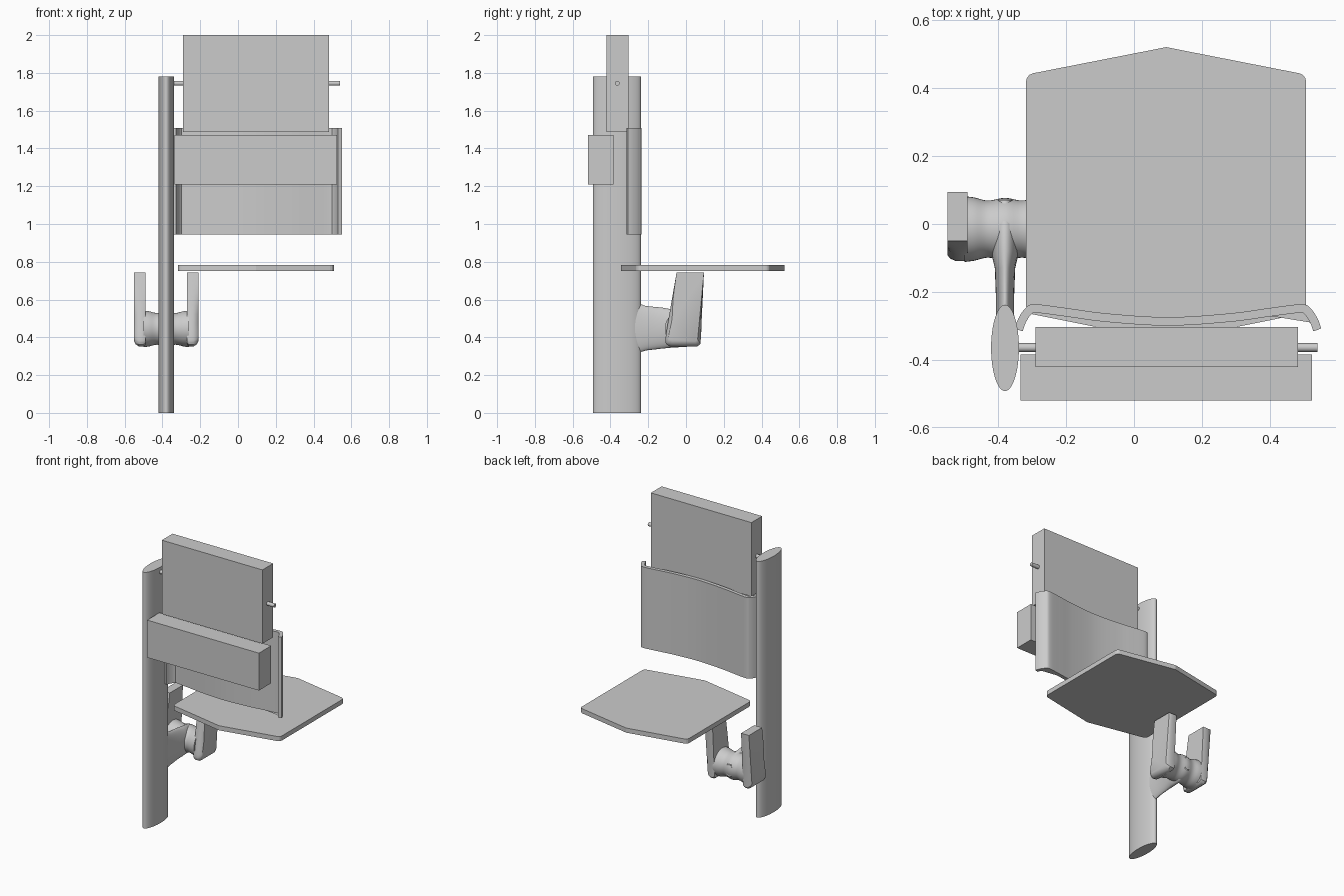
import bpy, bmesh, math
from mathutils import Vector

if "Cube" in bpy.data.objects:
    bpy.data.objects.remove(bpy.data.objects["Cube"])


def finish(bm, name, bevel=0.0, segments=2, smooth=True):
    bmesh.ops.recalc_face_normals(bm, faces=bm.faces)
    mesh = bpy.data.meshes.new(name)
    bm.to_mesh(mesh)
    bm.free()
    ob = bpy.data.objects.new(name, mesh)
    bpy.context.collection.objects.link(ob)
    if bevel:
        mod = ob.modifiers.new("bevel", 'BEVEL')
        mod.width, mod.segments, mod.limit_method = bevel, segments, 'ANGLE'
    if smooth:
        bpy.ops.object.select_all(action='DESELECT')
        bpy.context.view_layer.objects.active = ob
        ob.select_set(True)
        bpy.ops.object.shade_smooth_by_angle(angle=math.radians(35))
    return ob


def loft(name, rings, **kw):
    """Skin a list of equal-length point rings and cap both ends."""
    bm = bmesh.new()
    vs = [[bm.verts.new(p) for p in ring] for ring in rings]
    n = len(vs[0])
    for a, b in zip(vs, vs[1:]):
        for i in range(n):
            j = (i + 1) % n
            bm.faces.new((a[i], a[j], b[j], b[i]))
    bm.faces.new(vs[0])
    bm.faces.new(vs[-1])
    return finish(bm, name, **kw)


def ellipse(center, u, v, n=40):
    c, u, v = Vector(center), Vector(u), Vector(v)
    return [c + u * math.cos(2 * math.pi * i / n) + v * math.sin(2 * math.pi * i / n)
            for i in range(n)]


def box(name, x0, x1, y0, y1, z0, z1):
    loft(name, [[(x0, y0, z), (x1, y0, z), (x1, y1, z), (x0, y1, z)] for z in (z0, z1)],
         smooth=False)


def spline(pts, steps=6):
    """Smooth curve through 2D points (Catmull-Rom)."""
    p = [Vector(q) for q in pts]
    p = [2 * p[0] - p[1]] + p + [2 * p[-1] - p[-2]]
    out = []
    for a, b, c, d in zip(p, p[1:], p[2:], p[3:]):
        for k in range(steps):
            t = k / steps
            out.append(0.5 * (2 * b + (c - a) * t + (2 * a - 5 * b + 4 * c - d) * t * t
                              + (3 * b - a - 3 * c + d) * t ** 3))
    return out + [p[-2]]


# Tall oval post
loft("post", [ellipse((-0.38, -0.365, z), (0.041, 0, 0), (0, 0.127, 0), 48) for z in (0, 1.78)])

# Upper panel, its pivot rod and the lower box
box("upper_panel", -0.29, 0.483, -0.422, -0.304, 1.487, 2.0)
loft("pivot_rod", [ellipse((x, -0.364, 1.745), (0, 0.013, 0), (0, 0, 0.013), 20)
                   for x in (-0.38, 0.54)])
box("lower_box", -0.335, 0.525, -0.52, -0.385, 1.21, 1.47)

# Hexagonal seat with softened corners
outline = [(-0.318, -0.262), (0.095, -0.345), (0.507, -0.262),
           (0.507, 0.44), (0.095, 0.521), (-0.318, 0.44)]
seat = loft("seat", [[(x, y, z) for x, y in outline] for z in (0.752, 0.784)], smooth=False)
mod = seat.modifiers.new("corners", 'BEVEL')
mod.width, mod.segments, mod.limit_method = 0.02, 3, 'WEIGHT'
weight = seat.data.attributes.new("bevel_weight_edge", 'FLOAT', 'EDGE')
for e in seat.data.edges:
    a, b = (seat.data.vertices[i].co for i in e.vertices)
    if abs(a.z - b.z) > 0.01 and abs(a.x) > 0.2:
        weight.data[e.index].value = 1.0

# Curved backrest with hooked ends; half profile mirrored about x = 0.1
half = [(0.0, -0.287), (0.18, -0.276), (0.30, -0.260), (0.39, -0.249),
        (0.412, -0.258), (0.43, -0.285), (0.440, -0.312)]
path = spline([(0.1 - x, y) for x, y in half[:0:-1]] + [(0.1 + x, y) for x, y in half])
front, back = [], []
for i, p in enumerate(path):
    d = (path[min(i + 1, len(path) - 1)] - path[max(i - 1, 0)]).normalized()
    nrm = Vector((-d.y, d.x)) * 0.0125
    back.append(p + nrm)
    front.append(p - nrm)
section = front + back[::-1]
loft("backrest", [[(p.x, p.y, z) for p in section] for z in (0.945, 1.508)])

# Bracket stem blending from the post to the cross tube
stem = [(-0.34, 0.455, 0.028, 0.142), (-0.25, 0.449, 0.027, 0.13), (-0.21, 0.448, 0.027, 0.117),
        (-0.13, 0.449, 0.03, 0.109), (-0.08, 0.447, 0.042, 0.102), (0.0, 0.445, 0.04, 0.095),
        (0.07, 0.445, 0.026, 0.045)]
loft("bracket_stem", [ellipse((-0.38, y, z), (w, 0, 0), (0, 0, h)) for y, z, w, h in stem])

# Waisted cross tube
waist = spline([(-0.50, 0.097), (-0.47, 0.093), (-0.43, 0.084), (-0.38, 0.092),
                (-0.33, 0.084), (-0.29, 0.093), (-0.26, 0.097)], 4)
loft("cross_tube", [ellipse((q.x, -0.015, 0.445), (0, q.y, 0), (0, 0, q.y)) for q in waist])

# Pair of upright lugs, rounded at the outer bottom edge
side = spline([(-0.05, 0.742), (-0.08, 0.57), (-0.108, 0.40), (-0.104, 0.362)], 4)
side += [Vector((-0.085, 0.352)), Vector((0.06, 0.352)), Vector((0.077, 0.365)),
         Vector((0.095, 0.742))]
for name, outer, inner in (("left_lug", -0.55, -0.49), ("right_lug", -0.21, -0.27)):
    s = 1 if inner > outer else -1
    rings = []
    for x, inset in ((outer, 0.03), (outer + s * 0.008, 0.013), (outer + s * 0.025, 0.0),
                     (inner - s * 0.012, 0.0), (inner, 0.008)):
        ring = []
        for q in side:
            t = (0.742 - q.y) / 0.39          # rounding fades out towards the top
            ctr = Vector((-0.01, 0.5))
            off = (ctr - q).normalized() * inset * t
            ring.append((x, q.x + off.x, q.y + off.y))
        rings.append(ring)
    loft(name, rings)
